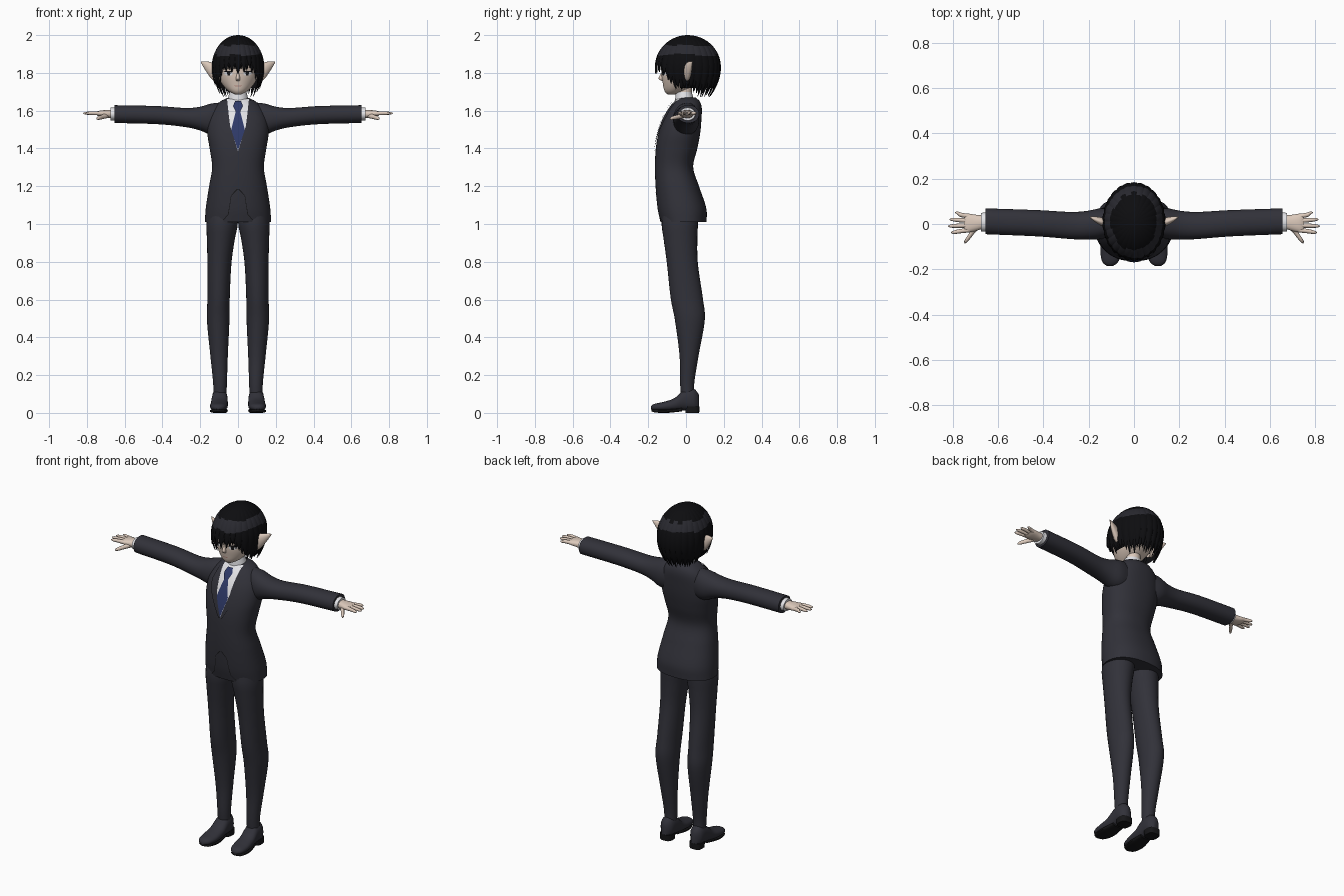
import bpy, bmesh, math, random
from mathutils import Vector

random.seed(4)
if "Cube" in bpy.data.objects:
    bpy.data.objects.remove(bpy.data.objects["Cube"])


def material(name, *rgb):
    m = bpy.data.materials.new(name)
    m.use_nodes = True
    m.diffuse_color = (*rgb, 1)
    m.node_tree.nodes["Principled BSDF"].inputs["Base Color"].default_value = (*rgb, 1)
    return m


SUIT = material("charcoal_suit", .031, .031, .041)
SKIN = material("pale_skin", .72, .59, .5)
HAIR = material("black_hair", .004, .004, .005)
SHEEN = material("hair_sheen", .022, .022, .029)
SHIRT = material("white_shirt", .8, .8, .83)
TIE = material("navy_tie", .028, .042, .14)
SOLE = material("black_sole", .008, .008, .009)
LIPS = material("rose_lips", .5, .28, .24)


def finish(bm, name, *mats, shell=False, angle=50):
    """Turn a bmesh into a smooth shaded object with outward faces."""
    if shell:
        for f in bm.faces:
            f.normal_update()
            c = f.calc_center_median()
            if f.normal.dot(Vector((c.x, c.y, max(0, c.z - 1.85)))) < 0:
                f.normal_flip()
    else:
        bmesh.ops.recalc_face_normals(bm, faces=bm.faces)
    mesh = bpy.data.meshes.new(name)
    bm.to_mesh(mesh)
    bm.free()
    ob = bpy.data.objects.new(name, mesh)
    bpy.context.collection.objects.link(ob)
    for m in mats:
        mesh.materials.append(m)
    bpy.ops.object.select_all(action='DESELECT')
    ob.select_set(True)
    bpy.context.view_layer.objects.active = ob
    bpy.ops.object.shade_smooth_by_angle(angle=math.radians(angle))
    return ob


def sample(table, t):
    """Smooth interpolation through rows of (key, values...)."""
    n = len(table)
    i = 0
    while i < n - 2 and t > table[i + 1][0]:
        i += 1
    a, b = table[i], table[i + 1]
    p, q = table[max(i - 1, 0)], table[min(i + 2, n - 1)]
    h = b[0] - a[0]
    u = min(1, max(0, (t - a[0]) / h))
    out = []
    for k in range(1, len(a)):
        ma = (b[k] - p[k]) / (b[0] - p[0]) * h
        mb = (q[k] - a[k]) / (q[0] - a[0]) * h
        d = b[k] - a[k]
        out.append(a[k] + u * ma + u * u * (3 * d - 2 * ma - mb) + u ** 3 * (ma + mb - 2 * d))
    return out


def loft(name, table, mat, axis='z', steps=24, sides=28, power=2, side=1):
    """Skin superellipse sections (key, centre, centre, radius, radius) along an axis."""
    bm = bmesh.new()
    rings = []
    lo, hi = table[0][0], table[-1][0]
    for i in range(steps + 1):
        t = lo + (hi - lo) * i / steps
        c, d, r, s = sample(table, t)
        ring = []
        for j in range(sides):
            a = math.tau * j / sides
            ca, sa = math.cos(a), math.sin(a)
            g = (abs(ca) ** power + abs(sa) ** power) ** (-1 / power)
            u, v = c + max(r, .001) * g * ca, d + max(s, .001) * g * sa
            x, y, z = {'x': (t, u, v), 'y': (u, t, v), 'z': (u, v, t)}[axis]
            ring.append(bm.verts.new((x * side, y, z)))
        rings.append(ring)
    for p, q in zip(rings, rings[1:]):
        for j in range(sides):
            k = (j + 1) % sides
            bm.faces.new((p[j], p[k], q[k], q[j]))
    bm.faces.new(rings[0])
    bm.faces.new(rings[-1])
    return finish(bm, name, mat)


def plate(name, body, power, rows, mat, lift=.004, side=1, steps=16):
    """Thin panel wrapped on the front of a lofted body; rows are (z, x0, x1)."""
    bm = bmesh.new()
    grid = []
    for i in range(steps + 1):
        z = rows[0][0] + (rows[-1][0] - rows[0][0]) * i / steps
        p = next(k for k in range(len(rows) - 1) if z <= rows[k + 1][0] + 1e-6)
        a, b = rows[p], rows[p + 1]
        u = (z - a[0]) / (b[0] - a[0])
        x0, x1 = (a[k] + (b[k] - a[k]) * u for k in (1, 2))
        c, cy, rx, ry = sample(body, z)
        line = []
        for j in range(7):
            x = x0 + (x1 - x0 + 1e-4) * j / 6
            y = cy - ry * max(0, 1 - abs(x / rx) ** power) ** (1 / power)
            line.append(bm.verts.new((x * side, y - lift, z)))
        grid.append(line)
    for p, q in zip(grid, grid[1:]):
        for j in range(6):
            bm.faces.new((p[j], p[j + 1], q[j + 1], q[j]))
    return finish(bm, name, mat, shell=True)


# Jacket body
torso = [(1.01, 0, -.013, .175, .122), (1.08, 0, -.021, .171, .129), (1.2, 0, -.046, .153, .115),
         (1.3, 0, -.063, .137, .101), (1.4, 0, -.05, .15, .11), (1.48, 0, -.035, .162, .11),
         (1.56, 0, -.018, .155, .1), (1.62, 0, 0, .125, .083), (1.655, 0, .008, .085, .062),
         (1.67, 0, .005, .05, .045)]
loft("jacket_body", torso, SUIT, steps=40, sides=48, power=2.3)

# Shirt front, collar and tie
plate("shirt_front", torso, 2.3, [(1.385, 0, 0), (1.5, -.042, .042), (1.56, -.047, .047),
                                  (1.662, -.058, .058)], SHIRT, .004)
loft("shirt_collar", [(1.63, 0, -.005, .062, .055), (1.7, 0, -.012, .045, .042)], SHIRT, steps=4)
plate("tie_blade", torso, 2.3, [(1.39, 0, 0), (1.5, -.036, .036), (1.595, -.012, .012)], TIE, .009)
plate("tie_knot", torso, 2.3, [(1.59, -.01, .01), (1.625, -.026, .026), (1.65, -.016, .016)], TIE, .013)

# Head and nose
head = [(1.685, 0, -.08, .014, .016), (1.7, 0, -.062, .045, .05), (1.74, 0, -.034, .084, .088),
        (1.79, 0, -.012, .108, .118), (1.86, 0, 0, .117, .128), (1.93, 0, .01, .095, .11),
        (1.97, 0, .01, .04, .05)]
loft("head", head, SKIN, steps=28, sides=36)
loft("neck", [(1.62, 0, -.008, .04, .038), (1.76, 0, -.008, .04, .04)], SKIN, steps=4)
loft("nose", [(1.757, 0, -.122, .008, .006), (1.768, 0, -.129, .011, .016),
              (1.8, 0, -.126, .005, .006)], SKIN, steps=8, sides=12)
plate("mouth", head, 2, [(1.727, -.012, .012), (1.732, -.02, .02)], LIPS, .002, steps=2)

for side, word in ((1, "left"), (-1, "right")):
    # Lapels and front hem seam
    plate(word + "_lapel", torso, 2.3, [(1.385, 0, .012), (1.52, .042, .088), (1.57, .048, .098),
                                        (1.655, .058, .07)], SUIT, .007, side)
    plate(word + "_hem_seam", torso, 2.3, [(1.02, .076, .082), (1.05, .05, .054), (1.1, .042, .045),
                                           (1.15, .035, .038), (1.185, 0, .008)], SOLE, .002, side)

    # Eyes with lashes
    plate(word + "_eye", head, 2, [(1.785, .038, .058), (1.792, .03, .07), (1.806, .03, .072)],
          SHIRT, .002, side, 6)
    plate(word + "_iris", head, 2, [(1.785, .042, .056), (1.806, .04, .058)], SOLE, .004, side, 4)
    plate(word + "_lashes", head, 2, [(1.804, .026, .078), (1.811, .034, .07)], HAIR, .004, side, 3)

    # Pointed ear
    loft(word + "_ear", [(.1, 0, 1.785, .02, .035), (.135, .008, 1.808, .02, .045),
                         (.17, .02, 1.835, .013, .026), (.197, .032, 1.858, .002, .003)],
         SKIN, 'x', 12, 16, side=side)

    # Sleeve and cuff
    loft(word + "_sleeve", [(.06, .01, 1.56, .05, .085), (.14, .002, 1.555, .068, .083),
                            (.2, -.005, 1.558, .064, .063), (.27, -.007, 1.563, .06, .051),
                            (.42, .003, 1.576, .058, .048), (.655, .012, 1.582, .057, .047)],
         SUIT, 'x', 30, power=2.2, side=side)
    loft(word + "_cuff", [(.63, .01, 1.582, .044, .037), (.675, .008, 1.582, .041, .034)],
         SHIRT, 'x', 3, side=side)

    # Hand with four fingers and a thumb
    loft(word + "_palm", [(.655, .01, 1.582, .027, .022), (.7, .005, 1.583, .036, .02),
                          (.738, .004, 1.585, .042, .014), (.75, .004, 1.585, .036, .008)],
         SKIN, 'x', 10, 20, 2.4, side)
    for finger, y, tip_y, tip_x in (("little", .034, .05, .79), ("ring", .014, .02, .814),
                                    ("middle", -.006, -.009, .82), ("index", -.027, -.037, .808)):
        loft(f"{word}_{finger}_finger", [(.725, y, 1.585, .01, .011), (.77, (y + tip_y) / 2, 1.587, .0095, .01),
                                         (tip_x - .01, tip_y, 1.586, .007, .007),
                                         (tip_x, tip_y, 1.586, .002, .002)], SKIN, 'x', 10, 10, side=side)
    loft(word + "_thumb", [(-.085, .746, 1.556, .003, .003), (-.075, .74, 1.56, .009, .009),
                           (-.04, .715, 1.568, .012, .012), (-.005, .685, 1.578, .016, .015)],
         SKIN, 'y', 10, 10, side=side)

    # Trouser leg
    loft(word + "_trouser_leg", [(.07, .096, .01, .034, .034), (.15, .095, .006, .036, .037),
                                 (.3, .1, .016, .046, .05), (.5, .105, .02, .06, .08),
                                 (.6, .103, .005, .059, .085), (.8, .098, -.02, .064, .082),
                                 (.93, .09, -.03, .075, .09), (1, .084, -.033, .083, .096),
                                 (1.1, .08, -.03, .075, .09)], SUIT, steps=36, side=side)

    # Shoe with sole and heel
    loft(word + "_shoe", [(-.186, .106, .027, .012, .008), (-.17, .105, .03, .034, .017),
                          (-.12, .102, .034, .046, .024), (-.06, .099, .045, .045, .034),
                          (-.01, .097, .068, .042, .054), (.045, .097, .068, .037, .058),
                          (.07, .097, .055, .015, .04)], SUIT, 'y', 24, 24, 2.3, side)
    loft(word + "_sole", [(-.182, .106, .015, .014, .007), (-.165, .105, .011, .035, .009),
                          (-.1, .101, .01, .047, .01), (-.02, .097, .018, .036, .01)],
         SOLE, 'y', 12, 16, 3, side)
    loft(word + "_heel", [(0, .097, .034, .036, .036), (.035, .097, .034, .038, .037)],
         SOLE, steps=2, power=3, side=side)

# Hair: an inner cap under two layers of pointed locks
hair = bmesh.new()
CROWN, ARC = 1.83, .25


def lock(angle, width, end, scale, pointed=True, cols=4, rows=20):
    grid = []
    for i in range(rows + 1):
        u = i / rows
        d = u * (ARC + CROWN - end)
        if d < ARC:
            t = d / ARC * math.pi / 2
            z, f = CROWN + .17 * math.cos(t) * scale, math.sin(t)
        else:
            z = CROWN - (d - ARC)
            f = 1 - .3 * ((CROWN - z) / .15) ** 2
        w = width * (min(1, (1 - u) / .35) ** .7 if pointed else 1)
        line = []
        for j in range(cols + 1):
            v = 2 * j / cols - 1
            a = math.radians(angle + w * v)
            g = f * scale * (1 - .035 * v * v if pointed else 1)
            line.append(hair.verts.new((.14 * g * math.sin(a), .01 - .175 * g * math.cos(a), z)))
        grid.append(line)
    for p, q in zip(grid, grid[1:]):
        for j in range(cols):
            face = hair.faces.new((p[j], p[j + 1], q[j + 1], q[j]))
            z = face.calc_center_median().z
            face.material_index = int(pointed and 1.895 < z < 1.945)


lock(180, 108, 1.72, .93, False, 40)
lock(0, 75, 1.86, .93, False, 30)
lengths = [(0, 1.805), (30, 1.81), (48, 1.76), (65, 1.71), (90, 1.73), (115, 1.69), (180, 1.685)]
COUNT = 26
for layer, scale in enumerate((1, .97)):
    for i in range(COUNT):
        angle = -180 + (i + layer / 2) * 360 / COUNT
        end = sample(lengths, abs(angle))[0] + random.uniform(-.015, .015)
        lock(angle, 9.5, end, scale)
finish(hair, "hair", HAIR, SHEEN, shell=True, angle=40)
